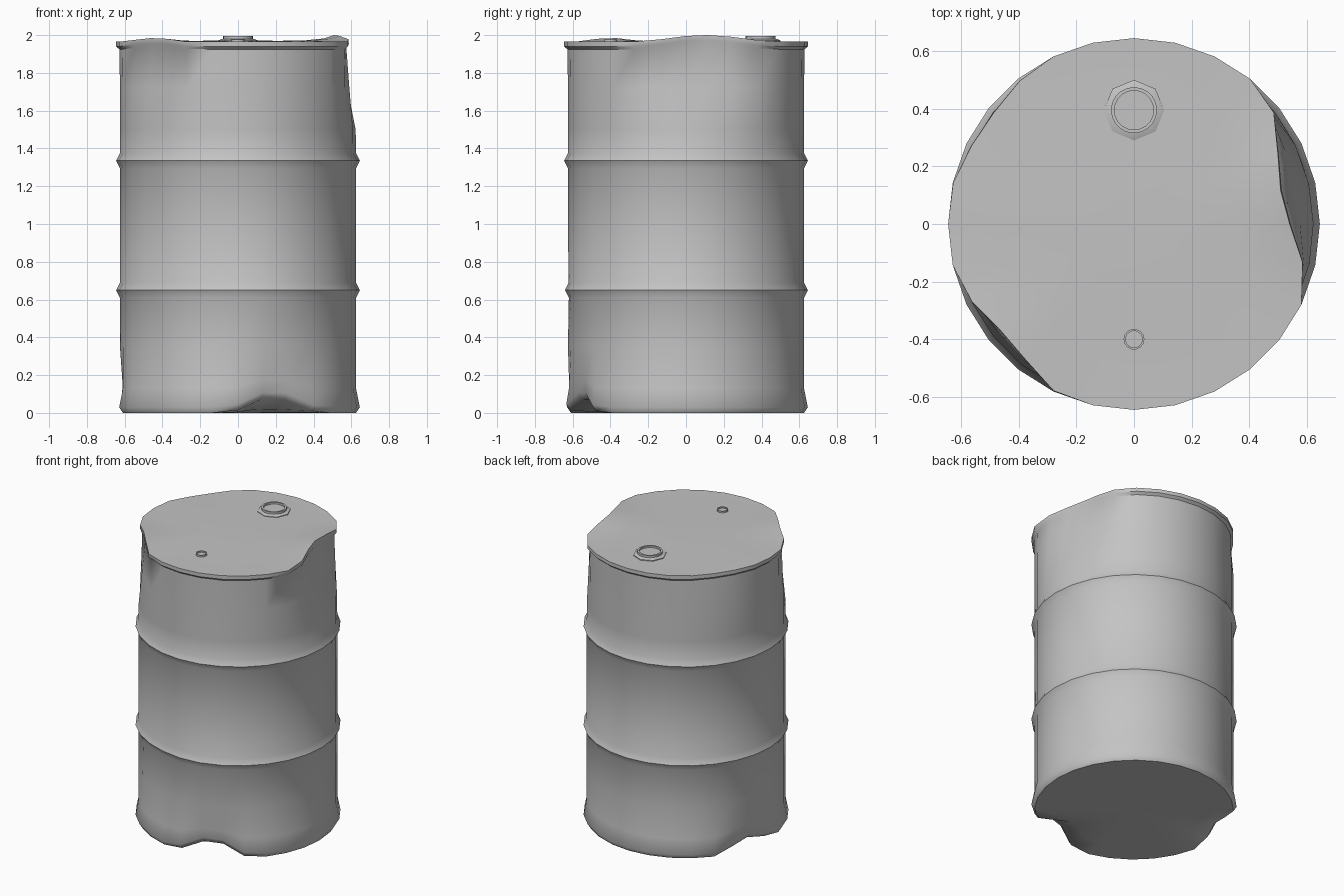
import bpy
import bmesh
from math import sin, cos, pi, radians

cube = bpy.data.objects.get("Cube")
if cube:
    bpy.data.objects.remove(cube, do_unlink=True)

steel = bpy.data.materials.new("grey steel")
steel.use_nodes = True
grey = (0.55, 0.55, 0.55, 1)
steel.diffuse_color = grey
steel.node_tree.nodes["Principled BSDF"].inputs["Base Color"].default_value = grey

RIM = 0.645

# Dents: angle, half width (degrees), height, vertical reach, push inward, lift
DENTS = [
    (11, 34, 1.96, 0.47, 0.125, 0.036),
    (222, 24, 1.96, 0.42, 0.055, 0.02),
    (145, 24, 1.96, 0.25, 0.025, -0.005),
    (-71, 23, 0.0, 0.3, 0.07, 0.095),
    (166, 22, 0.0, 0.3, 0.06, 0.06),
    (250, 30, 0.62, 0.25, 0.012, 0.0),
]


def dented(r, angle, z):
    """Push a point of the drum inward and upward by the dents."""
    push = lift = 0
    for centre, width, height, reach, depth, rise in DENTS:
        u = ((angle - centre + 180) % 360 - 180) / width
        v = abs(z - height) / reach
        if abs(u) < 1 and v < 1:
            weight = (1 - u * u) ** 1.5 * (1 - v)
            push += depth * weight * (r / RIM) ** 2
            lift += rise * weight * min(1, r / RIM) ** 5
    return r - push, z + lift


def lathe(name, profile, sides, centre=(0, 0, 0), deform=None, sharp=35):
    """Spin a profile of (radius, height) points around a vertical axis."""
    bm = bmesh.new()
    rings = []
    for r, z in profile:
        ring = []
        for i in range(1 if r == 0 else sides):
            angle = 360 * i / sides
            rr, zz = deform(r, angle, z) if deform else (r, z)
            a = radians(angle)
            ring.append(bm.verts.new((rr * cos(a), rr * sin(a), zz)))
        rings.append(ring)
    for low, high in zip(rings, rings[1:]):
        for i in range(sides):
            j = (i + 1) % sides
            if len(low) == 1:
                bm.faces.new((low[0], high[j], high[i]))
            elif len(high) == 1:
                bm.faces.new((low[i], low[j], high[0]))
            else:
                bm.faces.new((low[i], low[j], high[j], high[i]))
    bmesh.ops.recalc_face_normals(bm, faces=bm.faces)
    mesh = bpy.data.meshes.new(name)
    bm.to_mesh(mesh)
    bm.free()
    mesh.materials.append(steel)
    obj = bpy.data.objects.new(name, mesh)
    obj.location = centre
    bpy.context.collection.objects.link(obj)
    bpy.ops.object.select_all(action='DESELECT')
    obj.select_set(True)
    bpy.context.view_layer.objects.active = obj
    bpy.ops.object.shade_smooth_by_angle(angle=radians(sharp))
    return obj


# Drum: base, flared foot, wall with two ribs, rolled rim, lid
WALL = 0.625


def rib(z):
    return [(WALL, z - 0.04), (RIM, z), (WALL, z + 0.04)]


profile = [(0, 0), (0.25, 0), (0.48, 0), (0.625, 0), (RIM, 0.03), (WALL, 0.13), (WALL, 0.35)]
profile += rib(0.65) + [(WALL, 1.0)] + rib(1.335)
profile += [(WALL, 1.5), (WALL, 1.72), (0.628, 1.925), (RIM, 1.94), (RIM, 1.965)]
profile += [(0.56, 1.965), (0.4, 1.967), (0.2, 1.97), (0, 1.972)]
lathe("drum", profile, 28, deform=dented, sharp=45)

# Filler flange, its threaded collar and the small vent
lathe("filler_flange", [(0.105, 0), (0.105, 0.008), (0.085, 0.016), (0, 0.016)],
      8, (0, 0.395, 1.964))
lathe("filler_collar", [(0.08, 0), (0.08, 0.03), (0.068, 0.03), (0.068, 0.018), (0, 0.018)],
      20, (0, 0.395, 1.964))
lathe("vent_collar", [(0.036, 0), (0.036, 0.014), (0.029, 0.014), (0.029, 0.006), (0, 0.006)],
      14, (0, -0.4, 1.964))
